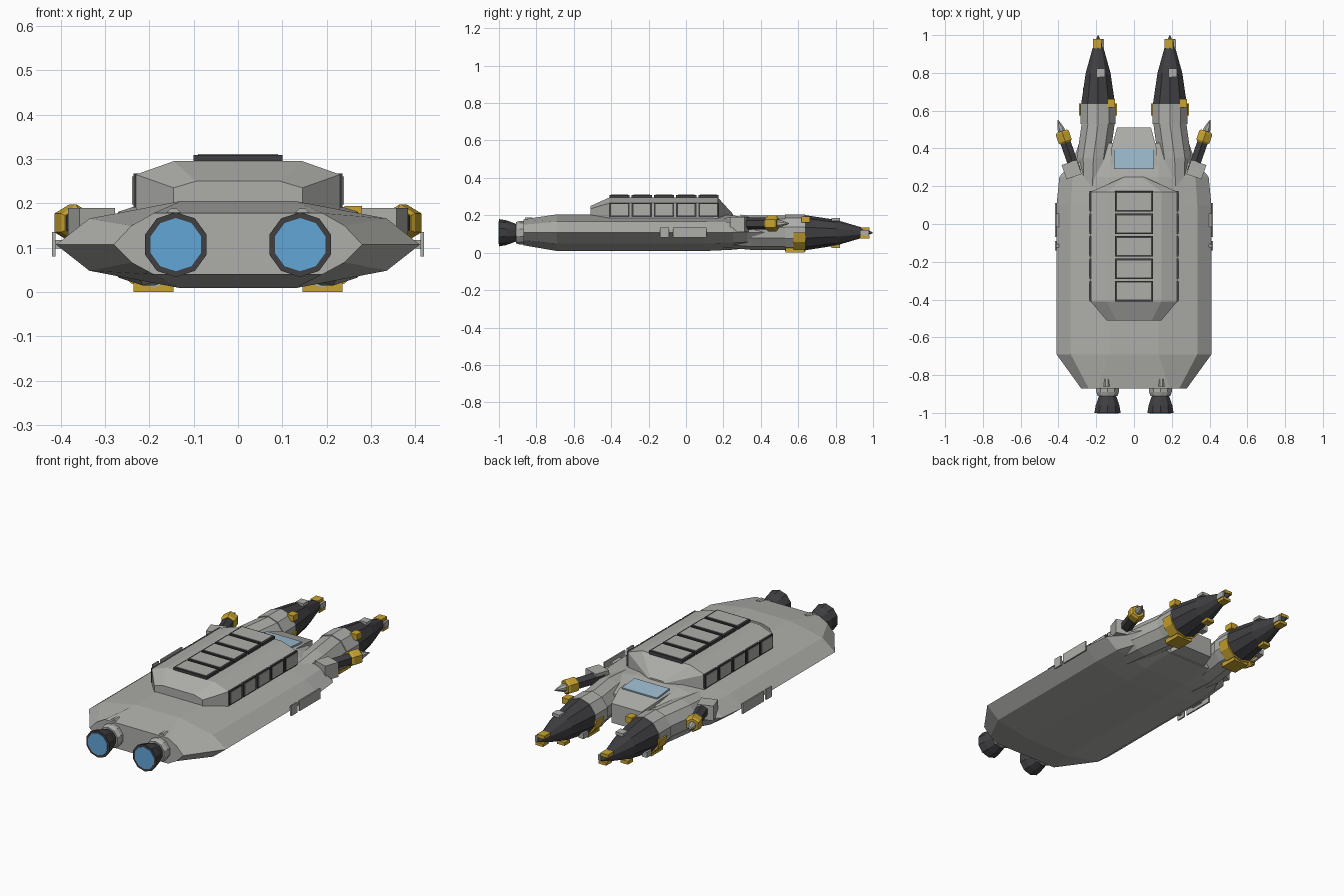
import bpy, bmesh, math
from mathutils import Vector

old = bpy.data.objects.get("Cube")
if old:
    bpy.data.objects.remove(old, do_unlink=True)


def material(name, r, g, b):
    m = bpy.data.materials.new(name)
    m.use_nodes = True
    m.diffuse_color = (r, g, b, 1)
    m.node_tree.nodes["Principled BSDF"].inputs["Base Color"].default_value = (r, g, b, 1)
    return m


GREY = material("hull grey", .42, .42, .40)
DARK = material("dark metal", .05, .05, .055)
YELLOW = material("warning yellow", .58, .37, .03)
GLOW = material("engine blue", .12, .38, .68)
GLASS = material("window blue", .34, .50, .62)


def finish(name, bm, mat):
    bmesh.ops.recalc_face_normals(bm, faces=bm.faces)
    me = bpy.data.meshes.new(name)
    bm.to_mesh(me)
    bm.free()
    me.materials.append(mat)
    ob = bpy.data.objects.new(name, me)
    bpy.context.collection.objects.link(ob)
    return ob


def loft(name, rings, mat, closed=True):
    """Skin a list of equal point rings and cap both ends."""
    bm = bmesh.new()
    loops = [[bm.verts.new(p) for p in ring] for ring in rings]
    n = len(loops[0])
    for a, b in zip(loops, loops[1:]):
        for i in range(n):
            j = (i + 1) % n
            bm.faces.new((a[i], a[j], b[j], b[i]))
    if closed:
        bm.faces.new(loops[0])
        bm.faces.new(loops[-1])
    return finish(name, bm, mat)


def circle(x, y, z, r, n=10, phase=0.5):
    return [(x + r * math.cos(math.tau * (i + phase) / n), y,
             z + r * math.sin(math.tau * (i + phase) / n)) for i in range(n)]


def tube(name, x, z, stations, mat, n=10):
    return loft(name, [circle(x, y, z, r, n) for y, r in stations], mat)


def box(name, center, size, mat):
    bm = bmesh.new()
    bmesh.ops.create_cube(bm, size=1)
    bmesh.ops.scale(bm, vec=Vector(size), verts=bm.verts)
    ob = finish(name, bm, mat)
    ob.location = center
    return ob


def mirrored(half, y):
    """Close a right-hand half outline, listed from top to bottom."""
    return [(x, y, z) for x, z in half] + [(-x, y, z) for x, z in reversed(half)]


# Main hull: y, edge half width, shoulder, flat top, top z, bottom z
MID = .107
hull = []
for y, w, s, t, top, low in (
        (-.87, .28, .24, .19, .178, .040),
        (-.69, .41, .335, .13, .205, .009),
        (.10, .41, .335, .13, .205, .009),
        (.25, .395, .325, .13, .200, .016),
        (.33, .325, .29, .13, .187, .024),
        (.43, .29, .26, .12, .165, .034)):
    up, down = MID + (top - MID) * .6, MID - (MID - low) * .6
    hull.append(mirrored([(t, top), (s, up), (w, MID), (s, down), (t, low)], y))
loft("hull", hull, GREY)

# Sloping nose deck between the prongs, with its window
loft("nose_deck", [mirrored([(w, t), (w, b)], y) for y, w, t, b in
                   ((.2, .13, .195, .03), (.40, .12, .186, .035), (.51, .09, .155, .05))], GREY)
window = box("nose_window", (0, .345, .194), (.21, .108, .009), GLASS)
window.rotation_euler.x = -.09

# Raised cabin
loft("cabin", [mirrored([(t, zt), (w, zs), (w, .17)], y) for y, w, zs, t, zt in
               ((-.51, .145, .235, .095, .25), (-.41, .23, .265, .145, .295),
                (.17, .23, .265, .145, .295), (.25, .05, .202, .04, .208))], GREY)

# Framed hatches on the roof and sides of the cabin
for i in range(5):
    y = .12 - i * .119
    box("roof_hatch_frame", (0, y, .298), (.2, .108, .022), DARK)
    box("roof_hatch_panel", (0, y, .309), (.18, .09, .004), GREY)
    for s in (-1, 1):
        box("side_hatch_frame", (s * .23, y, .229), (.012, .108, .076), DARK)
        box("side_hatch_panel", (s * .236, y, .229), (.006, .09, .062), GREY)

for s in (-1, 1):
    # Engines
    x = s * .14
    tube("engine_collar", x, MID, ((-.91, .056), (-.89, .063), (-.84, .063)), GREY)
    tube("engine_bell", x, MID, ((-1, .073), (-.96, .066), (-.9, .044)), DARK)
    tube("engine_glow", x, MID, ((-1.002, .060), (-.999, .060)), GLOW)
    tube("engine_pipe", x + s * .005, .172, ((-.86, .018), (-.82, .018)), GREY, 8)

    # Side rails
    for name, y, length in (("rail_short", -.115, .05), ("rail_long", .02, .18)):
        box(name, (s * .415, y, .108), (.008, length, .056), GREY)
        box(name + "_mount", (s * .395, y, .108), (.035, length * .4, .02), GREY)

    # Angled side guns
    mount = box("gun_mount", (s * .33, .288, .15), (.085, .08, .08), GREY)
    guns = [mount,
            tube("gun_barrel", 0, 0, ((.03, .032), (.2, .032)), DARK, 6),
            tube("gun_band", 0, 0, ((.19, .034), (.2, .042), (.245, .042), (.255, .034)), YELLOW, 6),
            tube("gun_tip", 0, 0, ((.25, .02), (.27, .02), (.318, .002)), GREY, 8)]
    for g in guns:
        g.rotation_euler.z = -s * .33
    for g in guns[1:]:
        g.location = (s * .30, .25, .156)

    # Prongs with dark nose cones
    p = s * .19
    loft("prong", [circle(p + s * dx, y, MID, r) for y, dx, r in
                   ((.2, .03, .078), (.35, .025, .092), (.53, 0, .092))], GREY)
    tube("prong_collar", p, MID, ((.53, .097), (.635, .097)), GREY)
    tube("nose_cone", p, MID, ((.63, .095), (.8, .069), (.93, .031), (.998, .003)), DARK)

    # Yellow band around the underside of the collar
    arc = [math.pi * (1 + i / 6) for i in range(7)]
    rings = []
    for y in (.575, .638):
        rings.append([(p + r * math.cos(a), y, MID + r * math.sin(a))
                      for r, angles in ((.101, arc), (.085, arc[::-1])) for a in angles])
    loft("collar_band", rings, YELLOW)
    box("collar_skid", (p, .583, .014), (.09, .1, .028), YELLOW)

    # Small blocks on the cone
    for name, dx, y, z, size, mat in (
            ("cone_block_base", .07, .64, .178, (.04, .045, .032), YELLOW),
            ("cone_block_top", .015, .80, .177, (.045, .045, .016), GREY),
            ("cone_block_low", -.015, .80, .035, (.045, .045, .018), YELLOW),
            ("cone_block_side", -.065, .70, .05, (.03, .04, .03), GREY),
            ("tip_block_top", -.005, .955, .127, (.045, .05, .018), YELLOW),
            ("tip_block_low", .005, .955, .083, (.045, .05, .016), YELLOW),
            ("tip_block_side", .026, .955, .107, (.012, .045, .03), GREY)):
        box(name, (p + dx, y, z), size, mat)
